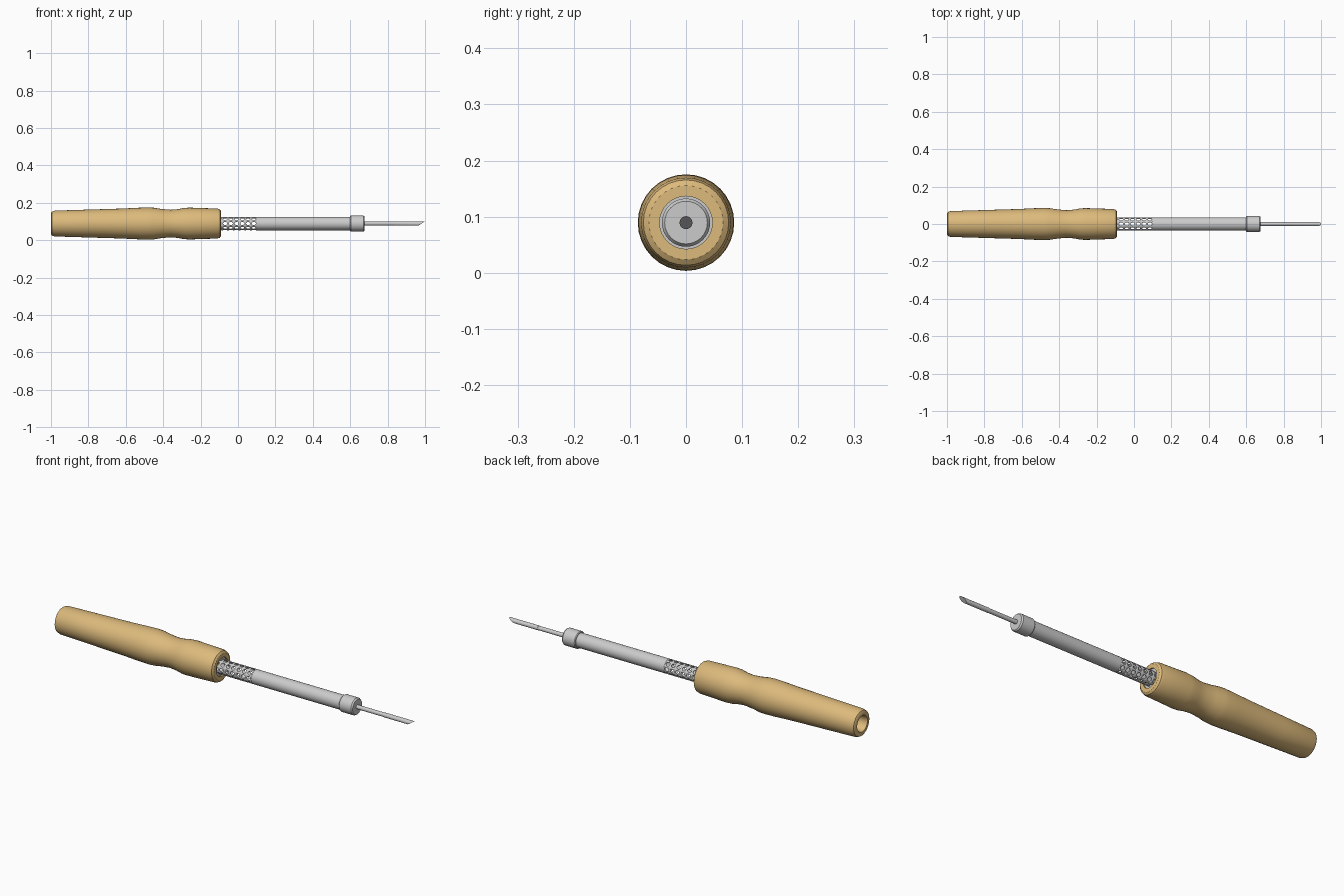
import bpy, bmesh, math

if "Cube" in bpy.data.objects:
    bpy.data.objects.remove(bpy.data.objects["Cube"])

AXIS_Z = 0.0895


def finish(name, bm, angle=35):
    bmesh.ops.remove_doubles(bm, verts=bm.verts, dist=1e-5)
    bmesh.ops.recalc_face_normals(bm, faces=bm.faces)
    me = bpy.data.meshes.new(name)
    bm.to_mesh(me)
    bm.free()
    ob = bpy.data.objects.new(name, me)
    bpy.context.collection.objects.link(ob)
    ob.location.z = AXIS_Z
    bpy.ops.object.select_all(action='DESELECT')
    bpy.context.view_layer.objects.active = ob
    ob.select_set(True)
    bpy.ops.object.shade_smooth_by_angle(angle=math.radians(angle))
    return ob


def lathe(name, profile, segs=32, closed=True):
    """Turn an (x, radius) outline round the x axis; closed outlines make hollow rings."""
    bm = bmesh.new()
    rings = [[bm.verts.new((x, r * math.sin(a), r * math.cos(a)))
              for a in (2 * math.pi * i / segs for i in range(segs))] for x, r in profile]
    pairs = list(zip(rings, rings[1:]))
    if closed:
        pairs.append((rings[-1], rings[0]))
    else:
        bm.faces.new(rings[0])
        bm.faces.new(rings[-1])
    for a, b in pairs:
        for i in range(segs):
            j = (i + 1) % segs
            bm.faces.new((a[i], a[j], b[j], b[i]))
    return finish(name, bm)


# Handle: turned wooden grip with finger waist and a bore for the cord
handle = lathe("handle", [
    (-0.99, 0.038), (-1.0, 0.042), (-1.0, 0.056), (-0.995, 0.064), (-0.98, 0.069),
    (-0.80, 0.0745), (-0.62, 0.080), (-0.53, 0.0845), (-0.48, 0.086), (-0.45, 0.0845),
    (-0.41, 0.078), (-0.36, 0.0735), (-0.32, 0.077), (-0.29, 0.083), (-0.26, 0.085),
    (-0.20, 0.083), (-0.11, 0.080), (-0.097, 0.076), (-0.09, 0.066), (-0.09, 0.047),
    (-0.13, 0.047), (-0.13, 0.038)])
wood = bpy.data.materials.new("wood")
wood.diffuse_color = (0.72, 0.49, 0.20, 1)
wood.use_nodes = True
wood.node_tree.nodes["Principled BSDF"].inputs["Base Color"].default_value = wood.diffuse_color
handle.data.materials.append(wood)

# Seat ring inside the handle mouth
lathe("seat_ring", [(-0.13, 0.030), (-0.13, 0.047), (-0.098, 0.047), (-0.098, 0.030)])

# Vented sleeve: square cells with round holes, wrapped round the axis
R, AROUND, COLS, X0, X1, N = 0.036, 8, 7, -0.115, 0.10, 16
pitch = (X1 - X0) / COLS
bm = bmesh.new()
for c in range(COLS):
    for k in range(AROUND):
        hole, edge = [], []
        for i in range(N):
            t = 2 * math.pi * (i + 0.0) / N
            u, v = math.cos(t), math.sin(t)
            m = max(abs(u), abs(v))
            for ring, pu, pv in ((hole, u * 0.35, v * 0.36), (edge, u / m / 2, v / m / 2)):
                a = 2 * math.pi * (k + pv) / AROUND
                ring.append(bm.verts.new((X0 + (c + 0.5 + pu) * pitch,
                                          -R * math.cos(a), R * math.sin(a))))
        for i in range(N):
            j = (i + 1) % N
            bm.faces.new((hole[i], hole[j], edge[j], edge[i]))
sleeve = finish("vented_sleeve", bm)
wall = sleeve.modifiers.new("wall", 'SOLIDIFY')
wall.thickness = 0.004
wall.offset = -1

# Barrel tube
lathe("barrel", [(0.10, 0.032), (0.10, R), (0.61, R), (0.61, 0.032)])

# Collar holding the bit
lathe("collar", [(0.60, 0.034), (0.60, 0.040), (0.604, 0.043), (0.670, 0.043),
                 (0.677, 0.038), (0.677, 0.010)])

# Bit shank
lathe("bit_shank", [(0.60, 0.0105), (0.84, 0.0105)], 20, False)

# Bit tip with a slanted end face
tip = lathe("bit_tip", [(0.835, 0.0115), (0.98, 0.0115)], 20, False)
for v in tip.data.vertices:
    if v.co.x > 0.9:
        v.co.x = 0.982 + v.co.z / 0.0115 * 0.018
